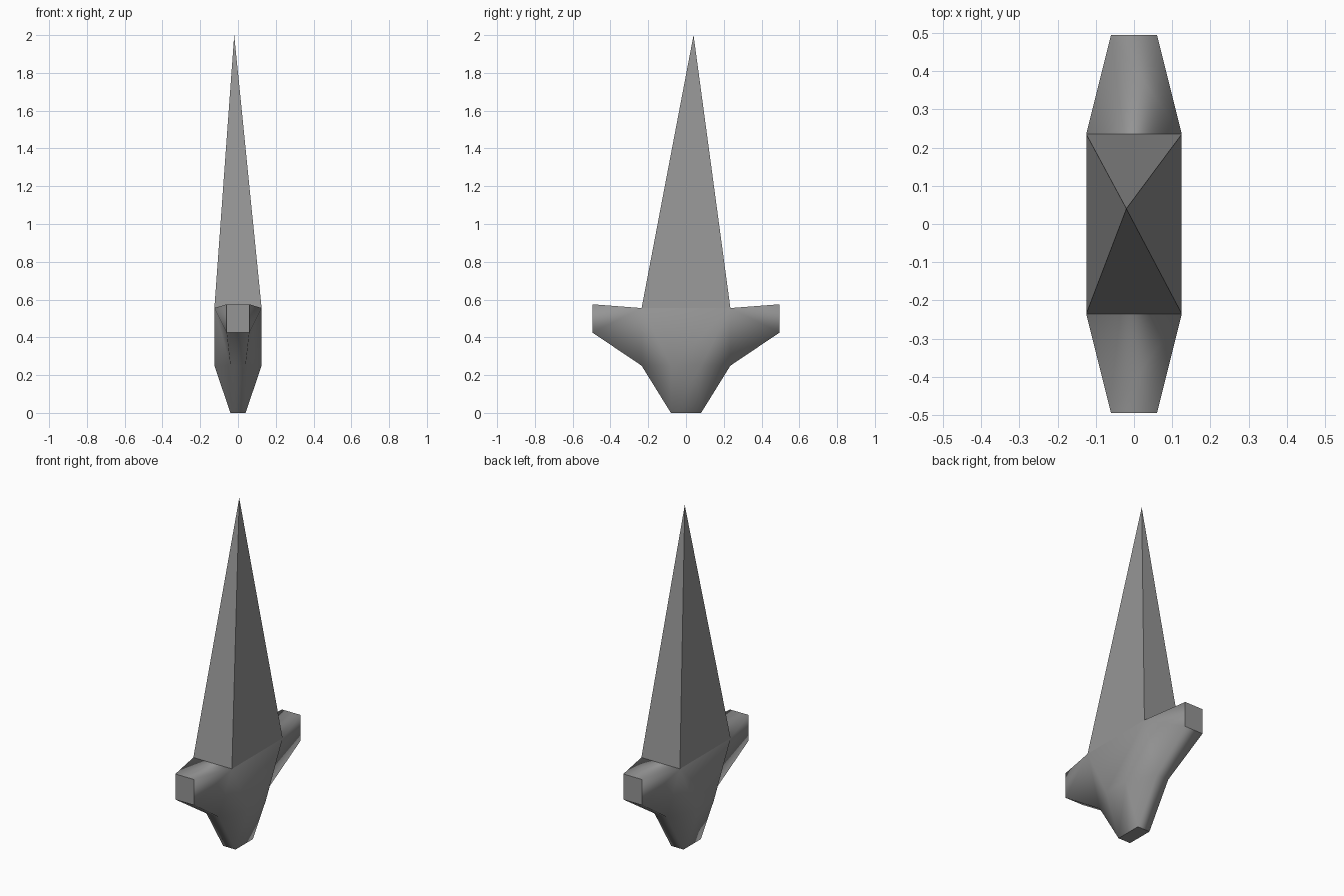
import bpy, bmesh

if "Cube" in bpy.data.objects:
    bpy.data.objects.remove(bpy.data.objects["Cube"])

# Dark grey metal
grey = bpy.data.materials.new("dark_grey")
grey.diffuse_color = (0.3, 0.3, 0.3, 1)
grey.use_nodes = True
grey.node_tree.nodes["Principled BSDF"].inputs["Base Color"].default_value = grey.diffuse_color

# Corner points of one quarter of the guard, mirrored in x and y
QUARTER = {
    "shoulder": (0.125, 0.235, 0.555),
    "arm_top": (0.06, 0.495, 0.575),
    "arm_low": (0.06, 0.495, 0.425),
    "pit": (0.04, 0.235, 0.25),
    "hip": (0.125, 0.08, 0.25),
    "foot": (0.04, 0.08, 0.0),
}
bm = bmesh.new()
V = {(n, sx, sy): bm.verts.new((x * sx, y * sy, z))
     for n, (x, y, z) in QUARTER.items() for sx in (1, -1) for sy in (1, -1)}
apex = bm.verts.new((-0.02, 0.04, 2.0))
flat = []

# Arms: cap, top, underside and the front of the lower stub
for sy in (1, -1):
    def strip(a, b):
        return bm.faces.new([V[a, 1, sy], V[a, -1, sy], V[b, -1, sy], V[b, 1, sy]])
    strip("shoulder", "arm_top")
    flat.append(strip("arm_top", "arm_low"))
    strip("arm_low", "pit")
    strip("pit", "foot")
    # Flanks joining arm, pit and stub
    for sx in (1, -1):
        for names in (("shoulder", "arm_top", "arm_low"), ("shoulder", "arm_low", "pit"),
                      ("shoulder", "pit", "hip"), ("hip", "pit", "foot")):
            bm.faces.new([V[n, sx, sy] for n in names])

# Broad sides and flat foot
for sx in (1, -1):
    for a, b in (("shoulder", "hip"), ("hip", "foot")):
        bm.faces.new([V[a, sx, 1], V[a, sx, -1], V[b, sx, -1], V[b, sx, 1]])
ring = [(1, 1), (-1, 1), (-1, -1), (1, -1)]
flat.append(bm.faces.new([V["foot", *s] for s in ring]))

# Off-centre pointed blade
for s, t in zip(ring, ring[1:] + ring[:1]):
    flat.append(bm.faces.new([V["shoulder", *s], V["shoulder", *t], apex]))

# Smooth guard, flat caps and blade
for f in bm.faces:
    f.smooth = True
for f in flat:
    f.smooth = False
    for e in f.edges:
        e.smooth = False

bmesh.ops.recalc_face_normals(bm, faces=bm.faces)
mesh = bpy.data.meshes.new("spike_with_crossguard")
bm.to_mesh(mesh)
bm.free()
mesh.materials.append(grey)
bpy.context.collection.objects.link(bpy.data.objects.new("spike_with_crossguard", mesh))
